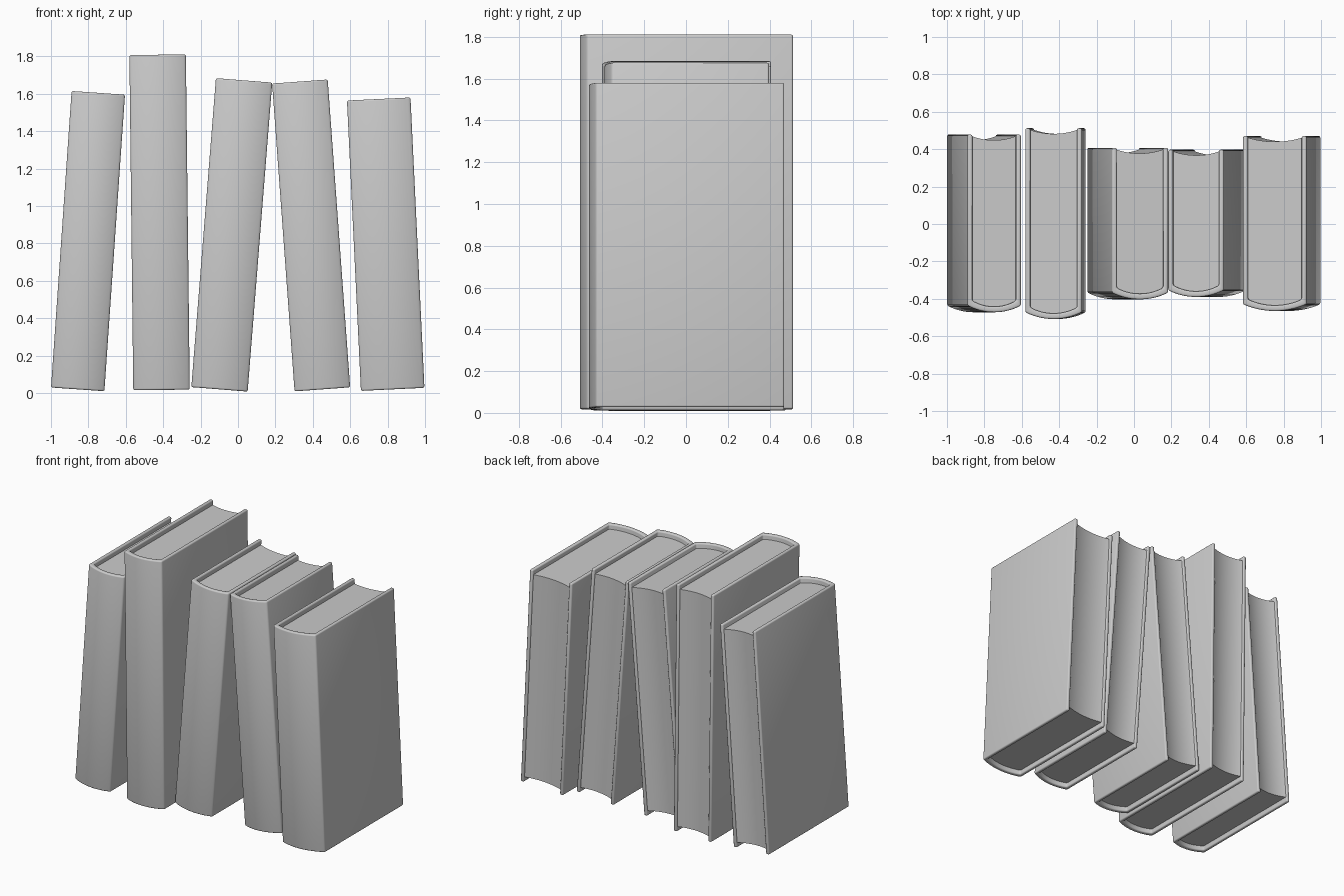
import bpy, bmesh, math
from mathutils import Matrix

if "Cube" in bpy.data.objects:
    bpy.data.objects.remove(bpy.data.objects["Cube"])

ARC = 20


def arc(half, edge_y, sag):
    """Circular arc from x=-half to x=+half, ends at edge_y, middle sagging towards -y."""
    r = (half * half + sag * sag) / (2 * sag)
    a = math.asin(half / r)
    pts = []
    for i in range(ARC + 1):
        t = -a + 2 * a * i / ARC
        pts.append((r * math.sin(t), edge_y + (r - sag) - r * math.cos(t)))
    return pts


def strip_solid(name, left, right, z0, z1, bevel, matrix):
    """Solid band between two matching polylines, extruded from z0 to z1."""
    bm = bmesh.new()
    rows = [[bm.verts.new((x, y, z)) for x, y in line]
            for line, z in ((left, z0), (right, z0), (right, z1), (left, z1))]
    for k in range(4):
        a, b = rows[k], rows[(k + 1) % 4]
        for i in range(len(a) - 1):
            bm.faces.new((a[i], a[i + 1], b[i + 1], b[i]))
    for i in (0, -1):
        bm.faces.new([r[i] for r in rows])
    bmesh.ops.recalc_face_normals(bm, faces=bm.faces)
    if bevel:
        sharp = [e for e in bm.edges if e.calc_face_angle(0) > math.radians(18)]
        bmesh.ops.bevel(bm, geom=sharp, offset=bevel, segments=3, profile=0.5,
                        affect='EDGES', clamp_overlap=True)
    mesh = bpy.data.meshes.new(name)
    bm.to_mesh(mesh)
    bm.free()
    ob = bpy.data.objects.new(name, mesh)
    bpy.context.collection.objects.link(ob)
    ob.matrix_world = matrix
    bpy.ops.object.select_all(action='DESELECT')
    ob.select_set(True)
    bpy.context.view_layer.objects.active = ob
    bpy.ops.object.shade_smooth_by_angle(angle=math.radians(35))


def book(n, x, z, w, h, y0, y1, lean):
    m = Matrix.Translation((x, 0, z)) @ Matrix.Rotation(math.radians(lean), 4, 'Y')
    t, sag, lip = 0.026, 0.036, 0.035
    hw, hi = w / 2, w / 2 - t
    # Hardback cover: two boards joined by a rounded spine
    outer = [(-hw, y1)] + arc(hw, y0 + sag, sag) + [(hw, y1)]
    inner = [(-hi, y1)] + arc(hi, y0 + sag + t, sag - 0.004) + [(hi, y1)]
    strip_solid(f"book_{n}_cover", outer, inner, 0, h, 0.009, m)
    # Page block: rounded at the spine, hollow at the fore edge
    hp = hi + 0.002
    strip_solid(f"book_{n}_pages", arc(hp, y0 + sag + t - 0.002, sag - 0.004),
                arc(hp, y1 - 0.008, 0.022), lip, h - lip, 0, m)


# x and z of base centre, thickness, height, front, back, lean in degrees
books = [
    (-0.857, 0.020, 0.286, 1.589, -0.472, 0.478, 3.97),
    (-0.409, 0.017, 0.302, 1.792, -0.508, 0.512, -0.66),
    (-0.099, 0.020, 0.302, 1.657, -0.403, 0.407, 4.55),
    (0.451, 0.020, 0.298, 1.650, -0.390, 0.397, -4.17),
    (0.827, 0.020, 0.340, 1.554, -0.465, 0.470, -2.75),
]
for i, b in enumerate(books, 1):
    book(i, *b)
